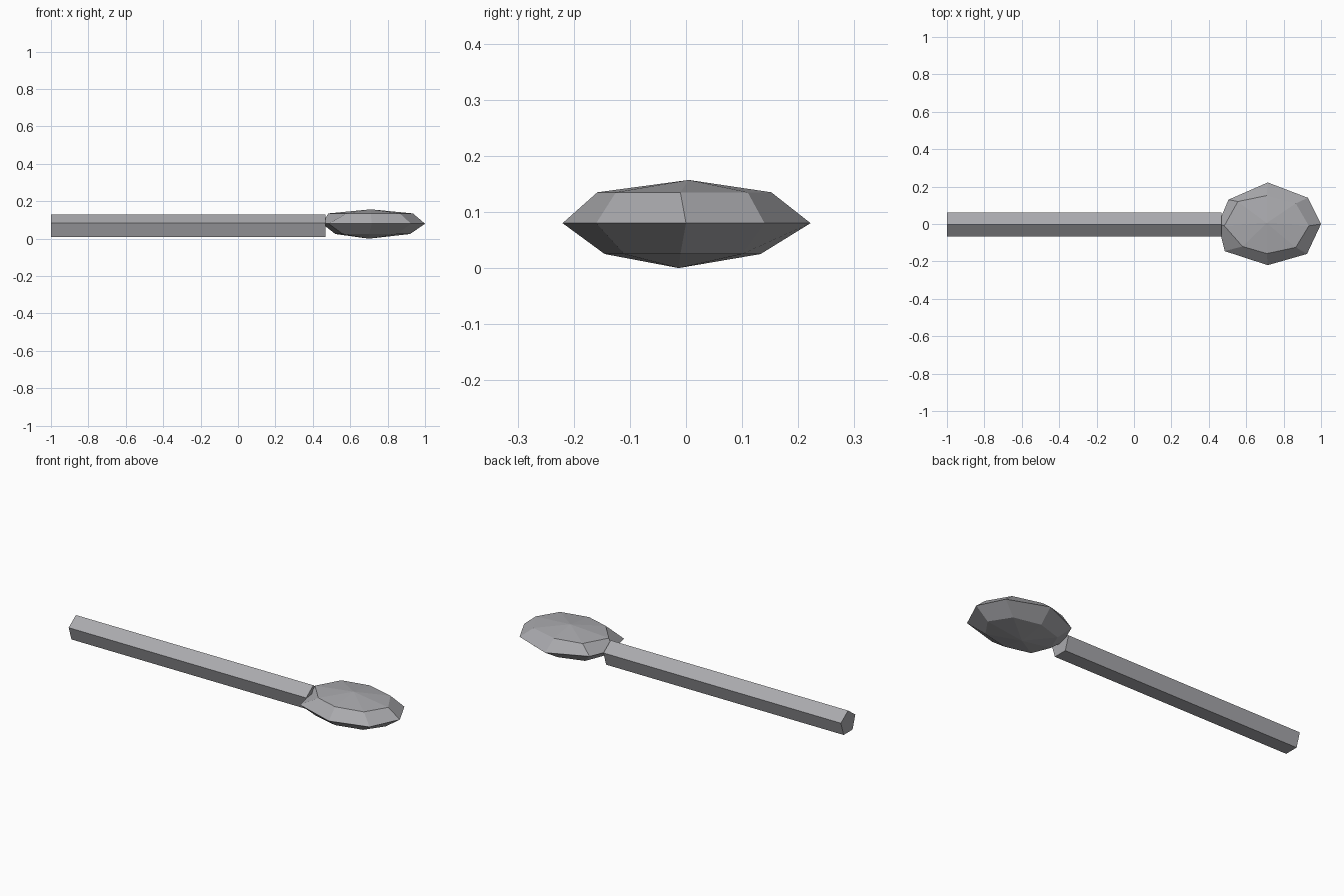
import bpy, bmesh, math

if "Cube" in bpy.data.objects:
    bpy.data.objects.remove(bpy.data.objects["Cube"])

grey = bpy.data.materials.new("warm grey")
grey.diffuse_color = (0.40, 0.40, 0.42, 1)
grey.use_nodes = True
grey.node_tree.nodes["Principled BSDF"].inputs["Base Color"].default_value = grey.diffuse_color


def finish(name, bm):
    bmesh.ops.recalc_face_normals(bm, faces=bm.faces)
    mesh = bpy.data.meshes.new(name)
    bm.to_mesh(mesh)
    bm.free()
    mesh.materials.append(grey)
    obj = bpy.data.objects.new(name, mesh)
    bpy.context.collection.objects.link(obj)


def bridge(bm, a, b):
    n = len(a)
    for i in range(n):
        j = (i + 1) % n
        bm.faces.new((a[i], a[j], b[j], b[i]))


# Handle: five-sided rod with one ridge on top
bm = bmesh.new()
ends = []
for x in (-1.0, 0.467):
    ring = []
    for k in range(5):
        a = math.pi / 2 + k * math.tau / 5
        ring.append(bm.verts.new((x, -0.002 + 0.067 * math.cos(a),
                                  0.063 + 0.067 * math.sin(a))))
    bm.faces.new(ring)
    ends.append(ring)
bridge(bm, *ends)
finish("handle", bm)

# Head: flattened, slightly uneven eight-sided ball made of three outlines and two tips
lower = [(0.92, -0.01), (0.85, 0.10), (0.70, 0.133), (0.56, 0.09),
         (0.52, -0.01), (0.56, -0.11), (0.70, -0.145), (0.85, -0.11)]
middle = [(1.0, 0.0), (0.93, 0.14), (0.715, 0.222), (0.505, 0.13),
          (0.45, 0.0), (0.485, -0.145), (0.715, -0.22), (0.925, -0.16)]
upper = [(0.935, -0.01), (0.865, 0.11), (0.71, 0.152), (0.555, 0.12),
         (0.483, -0.01), (0.58, -0.12), (0.71, -0.158), (0.865, -0.125)]
bm = bmesh.new()
rings = [[bm.verts.new((x, y, z)) for x, y in pts]
         for pts, z in ((lower, 0.025), (middle, 0.08), (upper, 0.135))]
bridge(bm, rings[0], rings[1])
bridge(bm, rings[1], rings[2])
for ring, tip in ((rings[0], (0.70, -0.013, 0.0)), (rings[2], (0.71, 0.005, 0.157))):
    t = bm.verts.new(tip)
    for i in range(8):
        bm.faces.new((ring[i], ring[(i + 1) % 8], t))
finish("head", bm)
